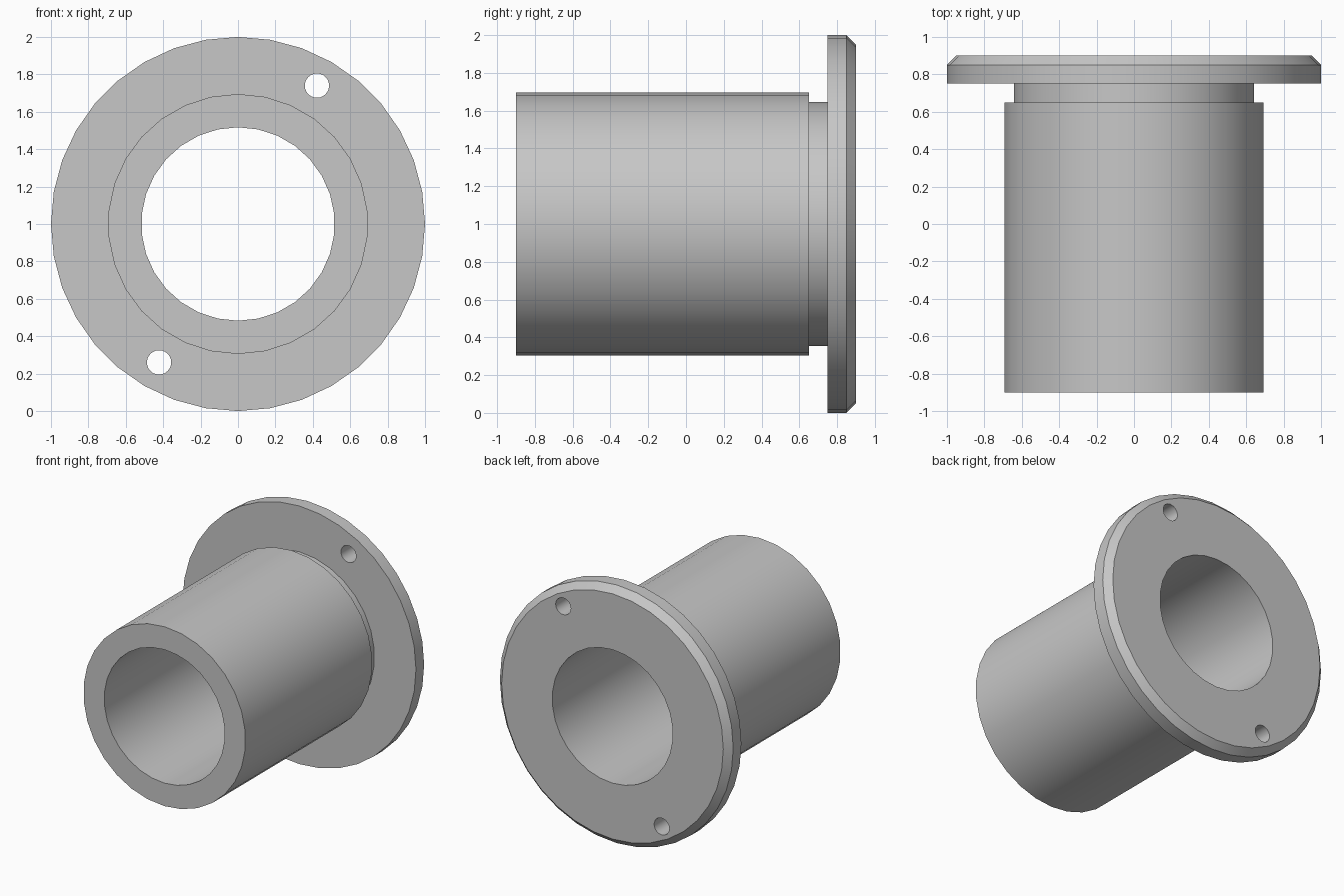
import bpy, bmesh
from math import radians, sin, cos, pi

cube = bpy.data.objects.get("Cube")
if cube:
    bpy.data.objects.remove(cube, do_unlink=True)

steel = bpy.data.materials.new("plain_grey")
steel.use_nodes = True
GREY = (0.57, 0.57, 0.57, 1)
steel.diffuse_color = GREY
for node in steel.node_tree.nodes:
    if node.type == 'BSDF_PRINCIPLED':
        node.inputs["Base Color"].default_value = GREY


def turned(name, profile, sides, x=0, z=1):
    """Solid turned about an axis along y; profile is (radius, y) from front to back."""
    bm = bmesh.new()
    rings = []
    for r, y in profile:
        angles = [2 * pi * i / sides for i in range(sides)]
        rings.append([bm.verts.new((x + r * sin(a), y, z + r * cos(a))) for a in angles])
    for a, b in zip(rings, rings[1:]):
        for i in range(sides):
            j = (i + 1) % sides
            bm.faces.new((a[i], a[j], b[j], b[i]))
    bm.faces.new(rings[0])
    bm.faces.new(rings[-1])
    bmesh.ops.recalc_face_normals(bm, faces=bm.faces)
    mesh = bpy.data.meshes.new(name)
    bm.to_mesh(mesh)
    bm.free()
    mesh.materials.append(steel)
    obj = bpy.data.objects.new(name, mesh)
    bpy.context.collection.objects.link(obj)
    return obj


def combine(target, tool, operation):
    """Apply a boolean and discard the tool."""
    mod = target.modifiers.new(operation, 'BOOLEAN')
    mod.operation = operation
    mod.solver = 'EXACT'
    mod.object = tool
    bpy.context.view_layer.objects.active = target
    bpy.ops.object.modifier_apply(modifier=mod.name)
    bpy.data.objects.remove(tool, do_unlink=True)


# Flange with chamfered back rim
bushing = turned("flanged_bushing", [(1, 0.75), (1, 0.85), (0.95, 0.9)], 36)

# Barrel with relief groove next to the flange
barrel = turned("barrel", [(0.695, -0.9), (0.695, 0.65), (0.645, 0.65), (0.645, 0.8)], 30)
combine(bushing, barrel, 'UNION')

# Through bore and two opposite bolt holes
combine(bushing, turned("bore", [(0.517, -1.1), (0.517, 1.1)], 30), 'DIFFERENCE')
for side in (1, -1):
    hole = turned("bolt_hole", [(0.065, 0.6), (0.065, 1.1)], 24, side * 0.422, 1 + side * 0.74)
    combine(bushing, hole, 'DIFFERENCE')

# Smooth walls, crisp rims
for o in bpy.context.selected_objects:
    o.select_set(False)
bushing.select_set(True)
bpy.context.view_layer.objects.active = bushing
bpy.ops.object.shade_smooth_by_angle(angle=radians(30))
